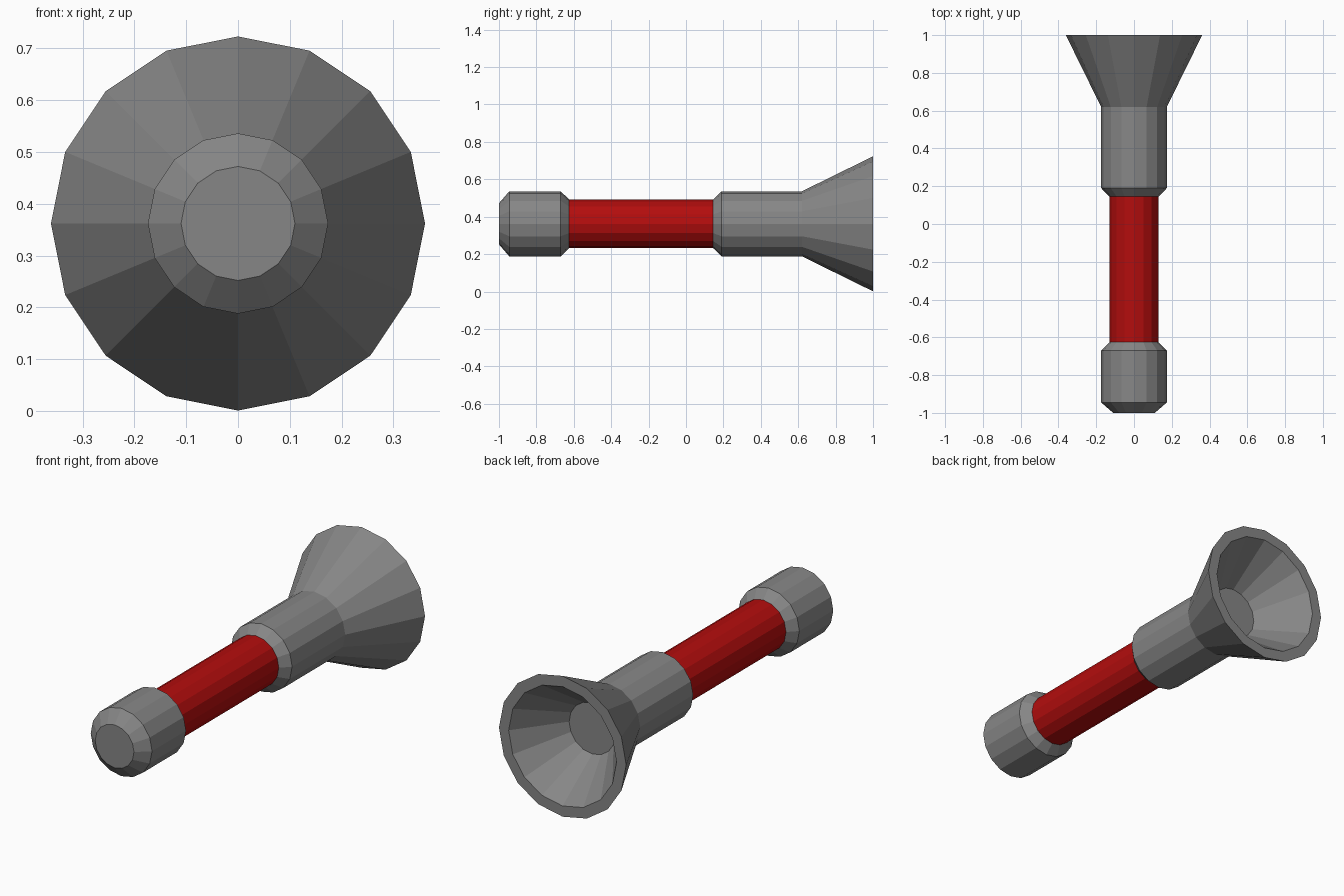
import bpy, bmesh, math

if "Cube" in bpy.data.objects:
    bpy.data.objects.remove(bpy.data.objects["Cube"])

SIDES = 16
AXIS_Z = 0.362


def material(name, rgb):
    m = bpy.data.materials.new(name)
    m.diffuse_color = (*rgb, 1.0)
    m.use_nodes = True
    m.node_tree.nodes["Principled BSDF"].inputs["Base Color"].default_value = m.diffuse_color
    return m


def lathe(name, profile, mat, cap_start=False, cap_end=False):
    """Revolve (y, radius) points around the horizontal y axis."""
    bm = bmesh.new()
    rings = []
    for y, r in profile:
        ring = []
        for i in range(SIDES):
            a = 2 * math.pi * i / SIDES
            ring.append(bm.verts.new((r * math.sin(a), y, AXIS_Z + r * math.cos(a))))
        rings.append(ring)
    for a, b in zip(rings, rings[1:]):
        for i in range(SIDES):
            j = (i + 1) % SIDES
            bm.faces.new((a[i], b[i], b[j], a[j]))
    if cap_start:
        bm.faces.new(rings[0])
    if cap_end:
        bm.faces.new(rings[-1][::-1])
    mesh = bpy.data.meshes.new(name)
    bm.normal_update()
    # Make the surface face outwards: the first side face must point off the axis
    f = [f for f in bm.faces if len(f.verts) == 4][0]
    c = f.calc_center_median()
    if f.normal.x * c.x + f.normal.z * (c.z - AXIS_Z) < 0:
        bmesh.ops.reverse_faces(bm, faces=bm.faces[:])
    bm.to_mesh(mesh)
    bm.free()
    mesh.materials.append(mat)
    obj = bpy.data.objects.new(name, mesh)
    bpy.context.collection.objects.link(obj)
    return obj


grey = material("metal grey", (0.24, 0.24, 0.24))
red = material("grip red", (0.45, 0.004, 0.004))

# Tail cap with bevelled ends
lathe("tail_cap", [(-1.0, 0.11), (-0.945, 0.174), (-0.67, 0.174), (-0.625, 0.13)],
      grey, cap_start=True)

# Red grip tube
lathe("grip", [(-0.625, 0.13), (0.145, 0.13)], red)

# Lamp head: collar, flared cone, rim, hollow reflector and lens disc
lathe("lamp_head", [(0.145, 0.13), (0.19, 0.174), (0.62, 0.174), (1.0, 0.361),
                    (1.0, 0.306), (0.76, 0.131)], grey, cap_end=True)
